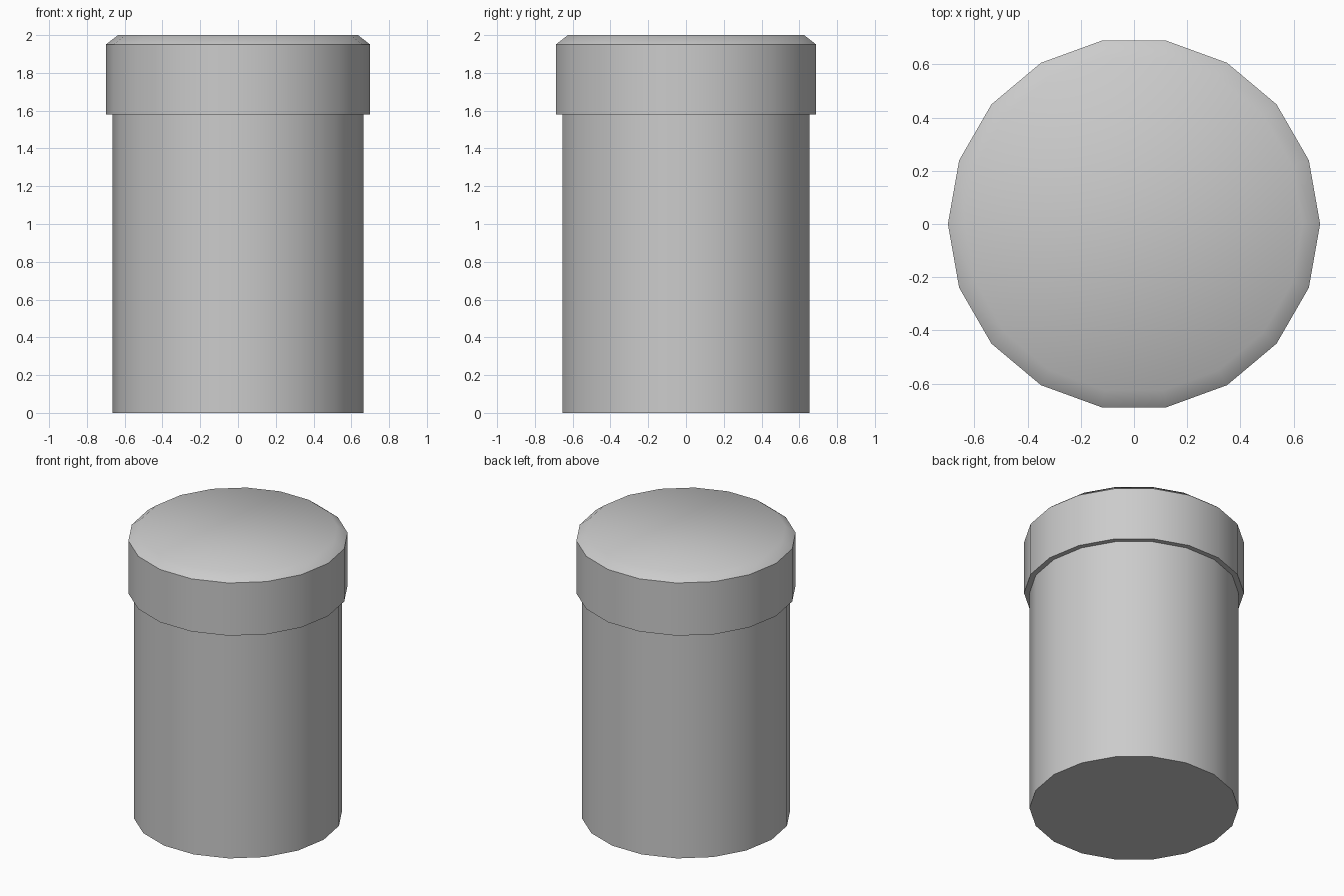
import bpy, bmesh
from math import cos, sin, radians, tau

cube = bpy.data.objects.get("Cube")
if cube:
    bpy.data.objects.remove(cube, do_unlink=True)

SIDES = 18
BODY_R, LID_R, TOP_R = 0.665, 0.70, 0.635
LIP_Z, RIM_Z, TOP_Z = 1.58, 1.95, 2.0

grey = bpy.data.materials.new("light grey")
grey.use_nodes = True
colour = (0.6, 0.6, 0.6, 1)
grey.diffuse_color = colour
grey.node_tree.nodes["Principled BSDF"].inputs["Base Color"].default_value = colour


def turned_part(name, profile, cap_bottom=False, cap_top=False):
    """Sweep a (radius, height) profile around the z axis."""
    bm = bmesh.new()
    rings = [[bm.verts.new((r * cos(tau * i / SIDES), r * sin(tau * i / SIDES), z))
              for i in range(SIDES)] for r, z in profile]
    for low, high in zip(rings, rings[1:]):
        for i in range(SIDES):
            j = (i + 1) % SIDES
            bm.faces.new((low[i], low[j], high[j], high[i]))
    if cap_bottom:
        bm.faces.new(rings[0][::-1])
    if cap_top:
        bm.faces.new(rings[-1])
    mesh = bpy.data.meshes.new(name)
    bm.to_mesh(mesh)
    bm.free()
    mesh.materials.append(grey)
    obj = bpy.data.objects.new(name, mesh)
    bpy.context.collection.objects.link(obj)
    bpy.ops.object.select_all(action='DESELECT')
    obj.select_set(True)
    bpy.context.view_layer.objects.active = obj
    bpy.ops.object.shade_smooth_by_angle(angle=radians(45))
    return obj


# Cylindrical body, closed underneath
turned_part("body", [(BODY_R, 0), (BODY_R, LIP_Z)], cap_bottom=True)

# Overhanging lid with a bevelled, softly shaded top
turned_part("lid", [(BODY_R, LIP_Z), (LID_R, LIP_Z), (LID_R, RIM_Z), (TOP_R, TOP_Z)],
            cap_top=True)
